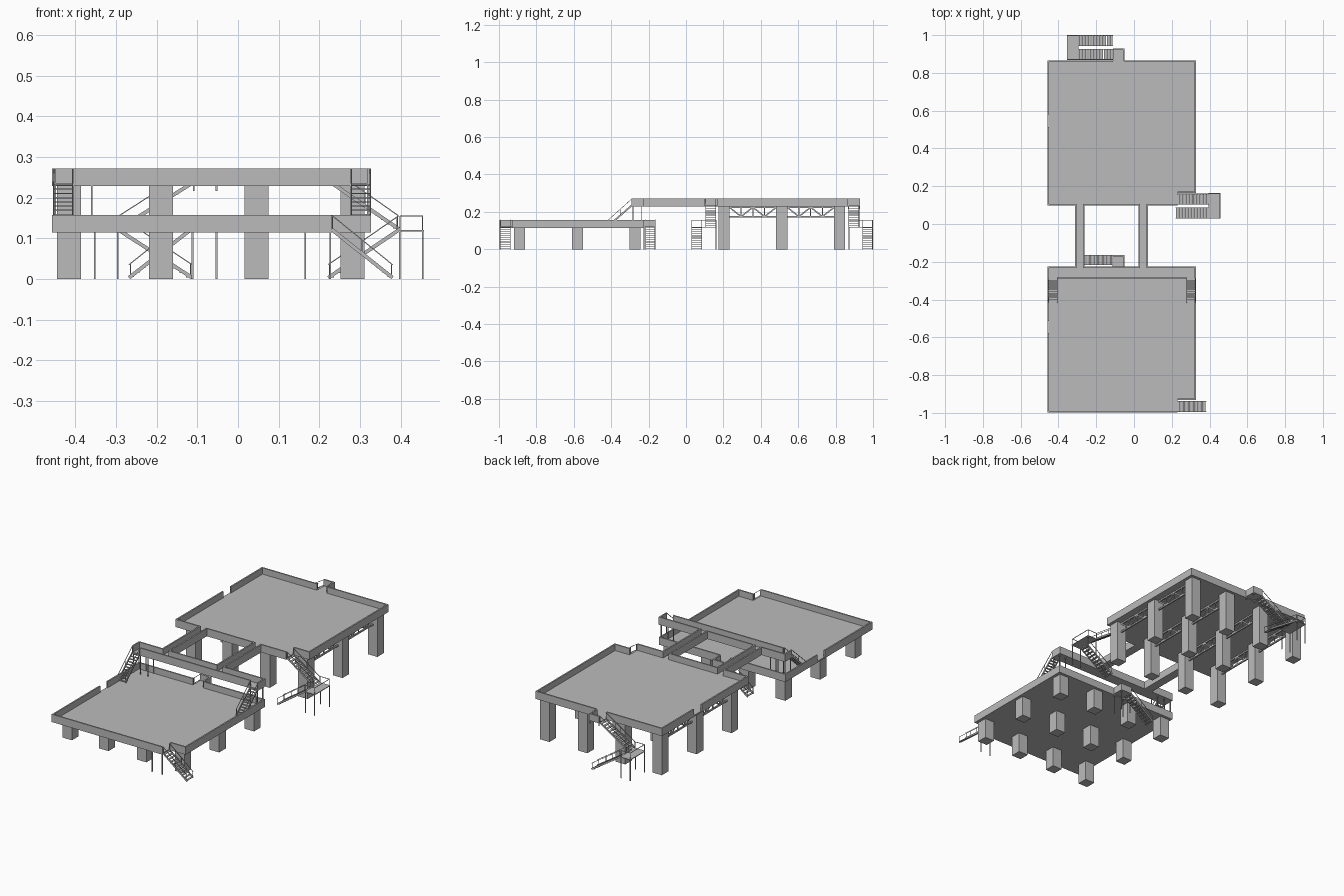
import bpy, bmesh
from mathutils import Vector, Matrix

if "Cube" in bpy.data.objects:
    bpy.data.objects.remove(bpy.data.objects["Cube"])

grey = bpy.data.materials.new("concrete grey")
grey.diffuse_color = (0.5, 0.5, 0.5, 1)
grey.use_nodes = True
grey.node_tree.nodes["Principled BSDF"].inputs["Base Color"].default_value = grey.diffuse_color

X0, X1 = -0.457, 0.327      # shared side edges of both platforms
LOW, HIGH, MID = 0.122, 0.236, 0.12   # deck heights, stair landing height
WALL, T, SLAB = 0.035, 0.008, 0.008   # parapet height and thickness, slab depth


def part(name, bm):
    me = bpy.data.meshes.new(name)
    bmesh.ops.recalc_face_normals(bm, faces=bm.faces)
    bm.to_mesh(me)
    bm.free()
    me.materials.append(grey)
    ob = bpy.data.objects.new(name, me)
    bpy.context.collection.objects.link(ob)
    return ob


def box(bm, x0, x1, y0, y1, z0, z1):
    m = Matrix.Translation(((x0 + x1) / 2, (y0 + y1) / 2, (z0 + z1) / 2)) @ \
        Matrix.Diagonal((x1 - x0, y1 - y0, z1 - z0, 1))
    bmesh.ops.create_cube(bm, size=1, matrix=m)


def bar(bm, p, q, w=0.003, h=None):
    p, q = Vector(p), Vector(q)
    d = q - p
    m = Matrix.Translation((p + q) / 2) @ d.to_track_quat('X', 'Z').to_matrix().to_4x4() @ \
        Matrix.Diagonal((d.length, w, h or w, 1))
    bmesh.ops.create_cube(bm, size=1, matrix=m)


def wall(bm, axis, c, a, b, z, gaps=()):
    """Parapet on the line axis-coordinate a..b, centred on c, with openings."""
    for g0, g1 in list(sorted(gaps)) + [(b, b)]:
        if g0 - a > 0.001:
            if axis == 'x':
                box(bm, a, g0, c - T / 2, c + T / 2, z, z + WALL)
            else:
                box(bm, c - T / 2, c + T / 2, a, g0, z, z + WALL)
        a = g1


def flight(name, top, bottom, width, steps=11):
    """Open stair: treads, two stringers and two handrails."""
    bm = bmesh.new()
    top, bottom = Vector(top), Vector(bottom)
    d = bottom - top
    run = Vector((d.x, d.y, 0)).normalized()
    side = Vector((-run.y, run.x, 0)) * (width / 2)
    tread = Vector((d.x, d.y, 0)).length / steps * 0.8
    for i in range(steps):
        c = top + d * ((i + 0.5) / steps)
        bar(bm, c - side, c + side, tread, 0.003)
    up = Vector((0, 0, WALL))
    for s in (-1, 1):
        a, b = top + side * s, bottom + side * s
        bar(bm, a, b + Vector((0, 0, 0.003)), 0.003, 0.009)
        bar(bm, a + up, b + up, 0.0025)
        for k in (0.02, 0.5, 0.98):
            bar(bm, a.lerp(b, k), a.lerp(b, k) + up, 0.0025)
    part(name, bm)


def landing(name, x0, x1, y0, y1, z, sides, base=0.0):
    """Plate on thin posts, with thin rails on the listed sides."""
    bm = bmesh.new()
    box(bm, x0, x1, y0, y1, z - 0.004, z)
    x0, x1, y0, y1 = x0 + .003, x1 - .003, y0 + .003, y1 - .003
    for x in (x0, x1):
        for y in (y0, y1):
            bar(bm, (x, y, base), (x, y, z), 0.004)
    ends = {'l': ((x0, y0), (x0, y1)), 'r': ((x1, y0), (x1, y1)),
            'f': ((x0, y0), (x1, y0)), 'b': ((x0, y1), (x1, y1))}
    for s in sides:
        p, q = ends[s]
        bar(bm, (*p, z + WALL), (*q, z + WALL), 0.0025)
        for e in (p, q):
            bar(bm, (*e, z), (*e, z + WALL), 0.0025)
    part(name, bm)


BRIDGES = ((-0.312, -0.262), (0.025, 0.075))
NOTCH_X, NOTCH_D = 0.23, 0.067


def platform(tag, y0, y1, z, front_gaps, back_gap, side_gap):
    # slab with a stair notch in the front right corner
    bm = bmesh.new()
    yn = y0 + NOTCH_D
    pts = [(X0, y0), (NOTCH_X, y0), (NOTCH_X, yn), (X1, yn), (X1, y1), (X0, y1)]
    f = bm.faces.new([bm.verts.new((x, y, z - SLAB)) for x, y in pts])
    ext = bmesh.ops.extrude_face_region(bm, geom=[f])['geom']
    bmesh.ops.translate(bm, vec=(0, 0, SLAB),
                        verts=[v for v in ext if isinstance(v, bmesh.types.BMVert)])
    part(tag + "_deck", bm)
    # parapet around the edge, open at stairs and bridges
    bm = bmesh.new()
    h = T / 2
    wall(bm, 'x', y0 + h, X0, NOTCH_X, z, front_gaps)
    wall(bm, 'x', yn + h, NOTCH_X, X1, z)
    wall(bm, 'y', X1 - h, yn + T, y1 - T, z)
    wall(bm, 'x', y1 - h, X0, X1, z, [back_gap])
    wall(bm, 'y', X0 + h, y0 + T, y1 - T, z, [side_gap])
    part(tag + "_parapet", bm)
    # 4 x 3 square columns
    bm = bmesh.new()
    for x in COL_X:
        for i in range(3):
            y = y1 - 0.045 - 0.309 * i
            box(bm, x - .0295, x + .0295, y - .0295, y + .0295, 0, z - SLAB)
    part(tag + "_columns", bm)


COL_X = (-0.416, -0.189, 0.046, 0.281)
platform("low_platform", -0.998, -0.227, LOW, [], (-0.115, -0.05), (-0.578, -0.513))
platform("high_platform", 0.098, 0.866, HIGH, BRIDGES, (-0.112, -0.05), (0.513, 0.58))

# trusses between the high columns
bm = bmesh.new()
for x in COL_X:
    for ya, yb in ((0.232, 0.483), (0.541, 0.792)):
        zt, zb = HIGH - SLAB - .004, 0.175
        bar(bm, (x, ya, zb), (x, yb, zb), 0.008)
        bar(bm, (x, ya, zt), (x, yb, zt), 0.008)
        s = (yb - ya) / 4
        for i in range(4):
            a, b = (zt, zb) if i % 2 == 0 else (zb, zt)
            bar(bm, (x, ya + s * i, a), (x, ya + s * (i + 1), b), 0.007)
            if i:
                bar(bm, (x, ya + s * i, zb), (x, ya + s * i, zt), 0.005)
part("trusses", bm)

# raised walkway across the low platform and two bridges
WY0, WY1 = -0.288, -0.224
bm = bmesh.new()
box(bm, X0, X1, WY0, WY1, HIGH - SLAB, HIGH)
for a, b in BRIDGES:
    box(bm, a, b, WY1, 0.098, HIGH - SLAB, HIGH)
part("walkway_deck", bm)
bm = bmesh.new()
wall(bm, 'x', WY0 + T / 2, X0 + .052, X1 - .05, HIGH)
wall(bm, 'x', WY1 - T / 2, X0, X1, HIGH, BRIDGES)
for x in (X0 + T / 2, X1 - T / 2):
    wall(bm, 'y', x, WY0, WY1 - T, HIGH)
for a, b in BRIDGES:
    for x in (a + T / 2, b - T / 2):
        wall(bm, 'y', x, WY1 - T, 0.098 + T, HIGH)
part("walkway_parapet", bm)
bm = bmesh.new()
for x in (-0.45, -0.406, -0.36, 0.277, 0.319):
    for y in (WY0 + .004, WY1 - .012):
        bar(bm, (x, y, LOW), (x, y, HIGH - SLAB), 0.004)
part("walkway_posts", bm)
for tag, x in (("left", -0.43), ("right", 0.302)):
    flight(tag + "_walkway_stair", (x, WY0, HIGH), (x, -0.415, LOW), 0.046)

# front right stair in the low platform notch
flight("front_stair", (NOTCH_X, -0.966, LOW), (0.38, -0.966, 0), 0.054)
bm = bmesh.new()
for x in (0.165, 0.227):
    bar(bm, (x, -0.995, 0), (x, -0.995, LOW - SLAB), 0.004)
part("front_stair_posts", bm)


def top_landing(name, x0, x1, y0, y1, z):
    # plate with solid parapet on the outer and right sides
    landing(name, x0, x1, y0, y1, z, "", z - 0.02 if z > 0.2 else 0)
    bm = bmesh.new()
    wall(bm, 'x', y1 - T / 2, x0, x1, z)
    wall(bm, 'y', x1 - T / 2, y0, y1 - T, z)
    part(name + "_parapet", bm)


# stair behind the low platform
top_landing("low_rear_landing", -0.115, -0.05, -0.227, -0.163, LOW)
flight("low_rear_stair", (-0.115, -0.19, LOW), (-0.268, -0.19, 0), 0.05)

# double flight on the right of the high platform
flight("right_upper_stair", (NOTCH_X, 0.132, HIGH), (0.395, 0.132, MID), 0.054)
landing("right_landing", 0.395, 0.457, 0.028, 0.164, MID, "rfb")
flight("right_lower_stair", (0.395, 0.058, MID), (0.222, 0.058, 0), 0.054)

# double flight behind the high platform
top_landing("high_rear_landing", -0.112, -0.05, 0.866, 0.93, HIGH)
flight("rear_upper_stair", (-0.112, 0.898, HIGH), (-0.293, 0.898, MID), 0.054)
landing("rear_landing", -0.355, -0.293, 0.868, 1.0, MID, "lfb")
flight("rear_lower_stair", (-0.293, 0.971, MID), (-0.113, 0.971, 0), 0.054)
